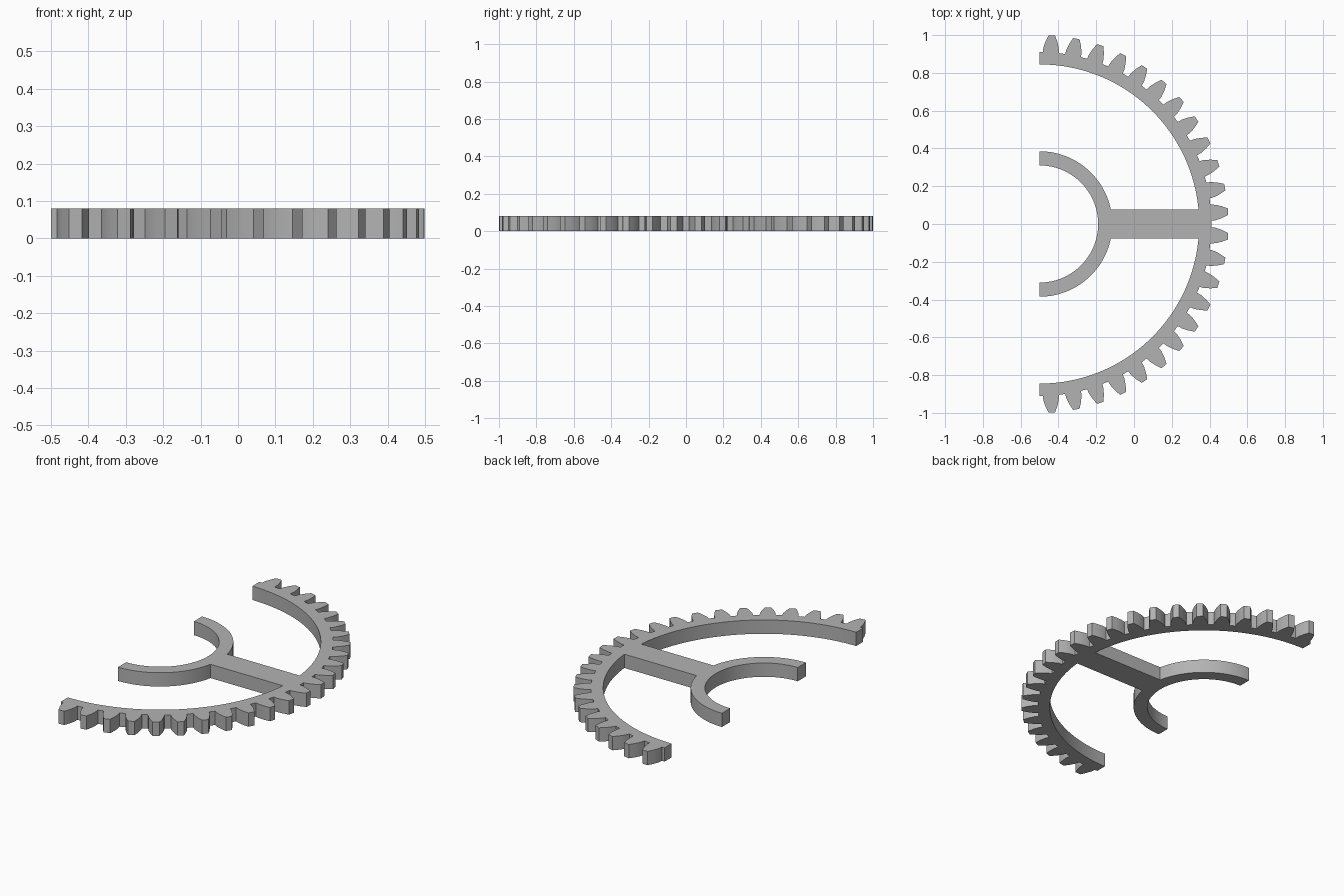
import bpy
import bmesh
import math

cube = bpy.data.objects.get("Cube")
if cube:
    bpy.data.objects.remove(cube, do_unlink=True)

AXIS_X = -0.5            # both arcs are centred on the cut edge
HEIGHT = 0.08
ROOT, RIM_INNER = 0.91, 0.845
HUB_OUTER, HUB_INNER = 0.385, 0.31
SPOKE_HALF = 0.077
TEETH = 24
PITCH = 180 / TEETH
# Tooth flank: radius and half width in degrees, from root to tip
FLANK = [(ROOT, 2.7), (0.935, 2.5), (0.968, 1.85), (1.0, 1.0)]


def polar(radius, degrees):
    a = math.radians(degrees)
    return (AXIS_X + radius * math.cos(a), radius * math.sin(a))


def arc(radius, start, end, steps):
    return [polar(radius, start + (end - start) * i / steps) for i in range(steps + 1)]


def spoke_angle(radius):
    return math.degrees(math.asin(SPOKE_HALF / radius))


# Toothed outer edge of the rim
outline = [polar(ROOT, -90)]
for i in range(TEETH):
    centre = -90 + PITCH * (i + 0.5)
    outline += [polar(r, centre - w) for r, w in FLANK]
    outline += [polar(r, centre + w) for r, w in reversed(FLANK)]
outline.append(polar(ROOT, 90))

# Inner rim edge, spoke and half-round hub, traced back to the start
rim_a, hub_a = spoke_angle(RIM_INNER), spoke_angle(HUB_OUTER)
outline += arc(RIM_INNER, 90, rim_a, 40)
outline += arc(HUB_OUTER, hub_a, 90, 32)
outline += arc(HUB_INNER, 90, -90, 64)
outline += arc(HUB_OUTER, -90, -hub_a, 32)
outline += arc(RIM_INNER, -rim_a, -90, 40)

# Extrude the outline into a plate
bm = bmesh.new()
face = bm.faces.new([bm.verts.new((x, y, 0)) for x, y in outline])
top = bmesh.ops.extrude_face_region(bm, geom=[face], use_keep_orig=True)
bmesh.ops.translate(bm, vec=(0, 0, HEIGHT),
                    verts=[g for g in top["geom"] if isinstance(g, bmesh.types.BMVert)])
bmesh.ops.recalc_face_normals(bm, faces=bm.faces)
bmesh.ops.triangulate(bm, faces=[f for f in bm.faces if len(f.verts) > 4])
mesh = bpy.data.meshes.new("half_gear")
bm.to_mesh(mesh)
bm.free()

gear = bpy.data.objects.new("half_gear", mesh)
bpy.context.collection.objects.link(gear)

# Plain grey metal
grey = bpy.data.materials.new("grey")
grey.use_nodes = True
colour = (0.45, 0.45, 0.45, 1)
grey.diffuse_color = colour
grey.node_tree.nodes["Principled BSDF"].inputs["Base Color"].default_value = colour
mesh.materials.append(grey)

bpy.ops.object.select_all(action="DESELECT")
gear.select_set(True)
bpy.context.view_layer.objects.active = gear
bpy.ops.object.shade_smooth_by_angle(angle=math.radians(25))
